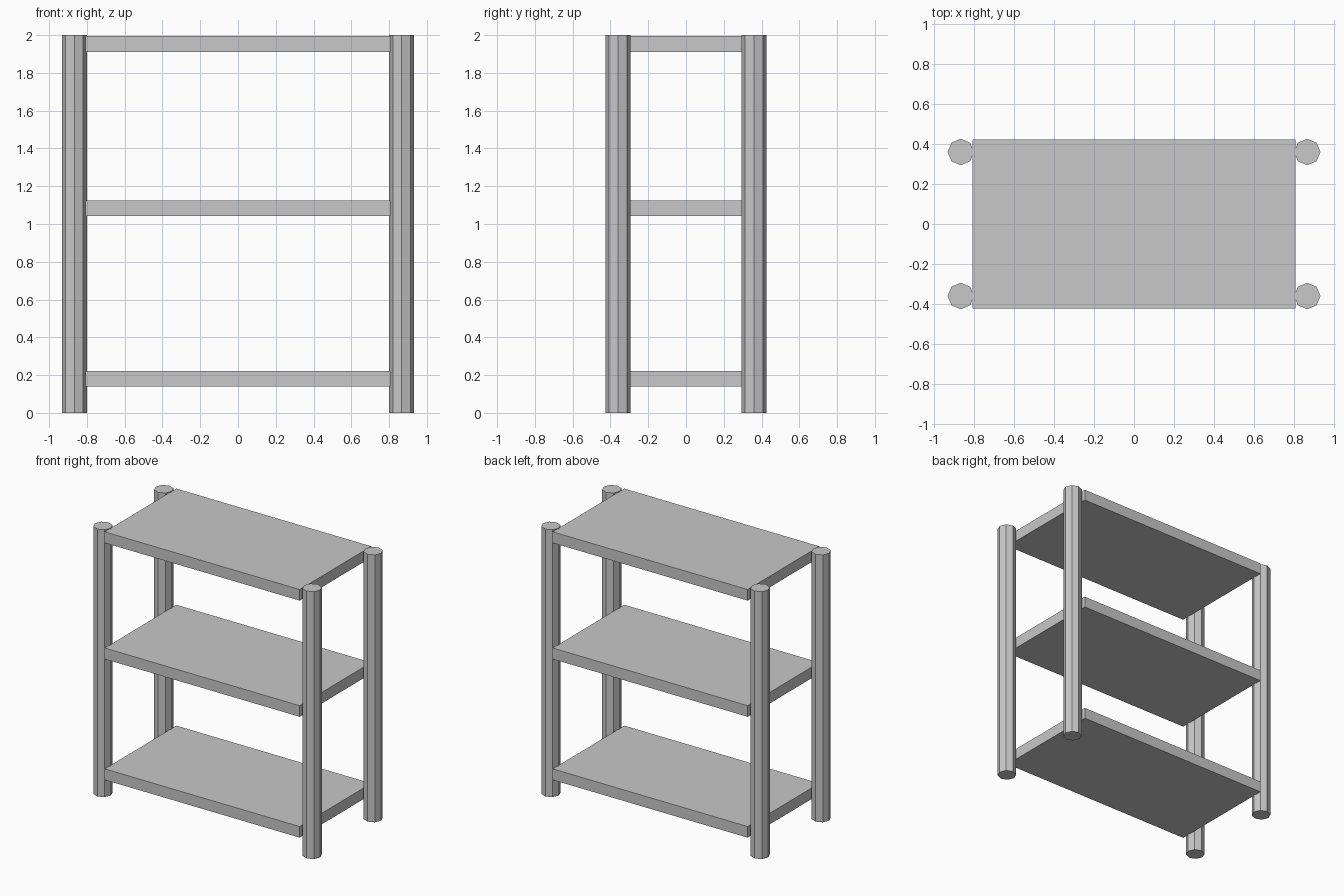
import bpy

cube = bpy.data.objects.get("Cube")
if cube:
    bpy.data.objects.remove(cube, do_unlink=True)

GREY = (0.58, 0.58, 0.58, 1)
grey = bpy.data.materials.new("plain grey")
grey.use_nodes = True
grey.diffuse_color = GREY
for node in grey.node_tree.nodes:
    if node.type == 'BSDF_PRINCIPLED':
        node.inputs["Base Color"].default_value = GREY


def finish(name):
    obj = bpy.context.object
    obj.name = name
    obj.data.materials.append(grey)
    return obj


# Four octagonal corner posts, with corners on the x and y axes
HEIGHT, RADIUS = 2.0, 0.066
for x, side in ((0.866, "left"), (-0.866, "right")):
    for y, end in ((-0.36, "front"), (0.36, "back")):
        bpy.ops.mesh.primitive_cylinder_add(
            vertices=8, radius=RADIUS, depth=HEIGHT, location=(x, y, HEIGHT / 2))
        finish(f"{end}_{side}_post")

# Three flat shelves between the posts
WIDTH, DEPTH, THICKNESS = 1.614, 0.846, 0.083
for name, z in (("bottom", 0.18), ("middle", 1.084), ("top", 1.953)):
    bpy.ops.mesh.primitive_cube_add(size=1, location=(0, 0, z))
    shelf = finish(f"{name}_shelf")
    shelf.scale = (WIDTH, DEPTH, THICKNESS)
    bpy.ops.object.transform_apply(location=False, rotation=False, scale=True)
